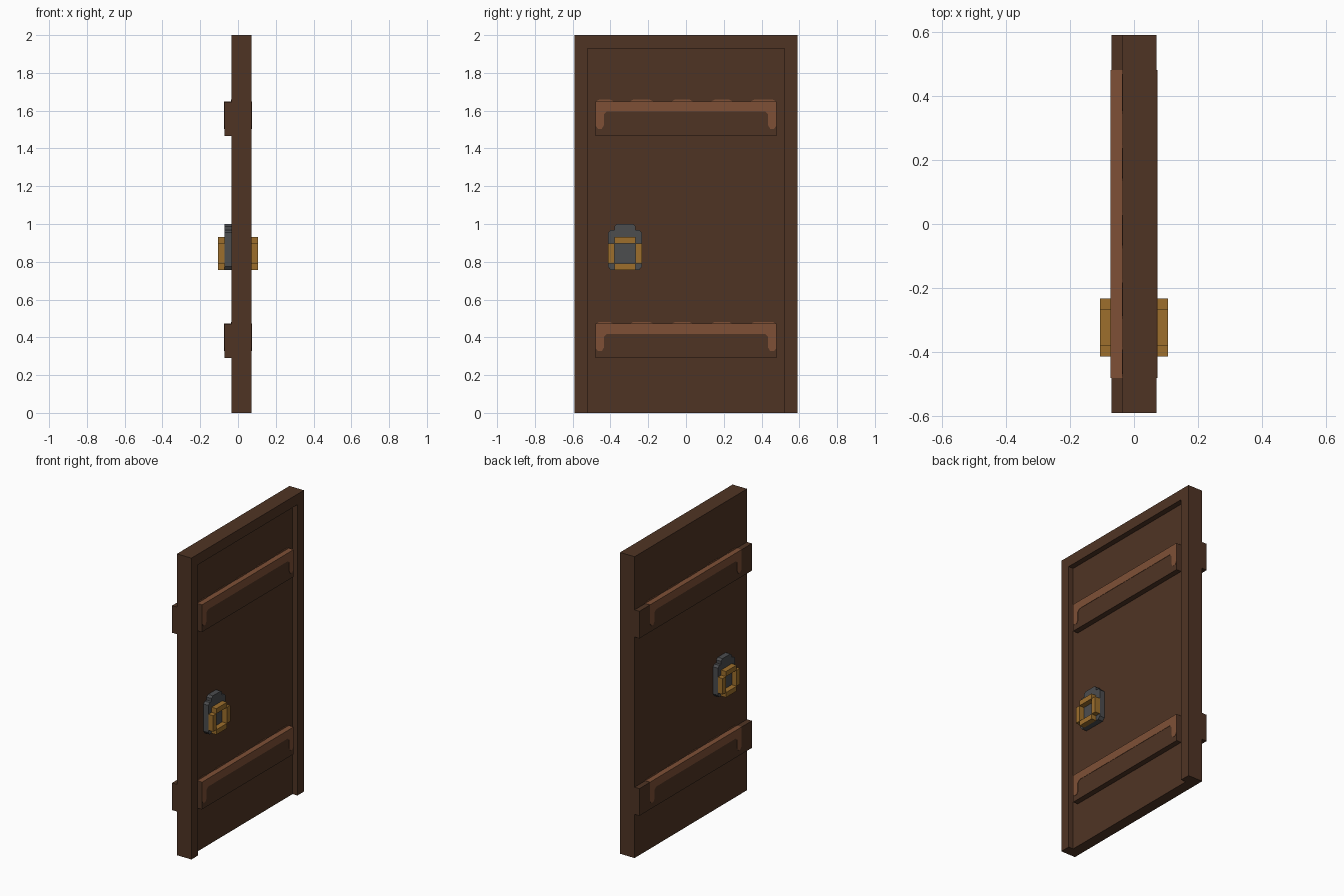
import bpy, bmesh

if "Cube" in bpy.data.objects:
    bpy.data.objects.remove(bpy.data.objects["Cube"], do_unlink=True)


def material(name, rgb):
    lin = [((c / 255 + 0.055) / 1.055) ** 2.4 for c in rgb] + [1.0]
    m = bpy.data.materials.new(name)
    m.use_nodes = True
    m.diffuse_color = lin
    bsdf = next(n for n in m.node_tree.nodes if n.type == 'BSDF_PRINCIPLED')
    bsdf.inputs["Base Color"].default_value = lin
    return m


DARK = material("dark wood", (79, 52, 36))
LIGHT = material("worn wood", (126, 80, 54))
IRON = material("iron grey", (76, 77, 79))
BRASS = material("brass", (157, 111, 44))


def prism(name, outline, x0, x1, mat):
    """Extrude a (y, z) outline along x from x0 to x1."""
    bm = bmesh.new()
    face = bm.faces.new([bm.verts.new((x0, y, z)) for y, z in outline])
    ext = bmesh.ops.extrude_face_region(bm, geom=[face])["geom"]
    moved = [v for v in ext if isinstance(v, bmesh.types.BMVert)]
    bmesh.ops.translate(bm, vec=(x1 - x0, 0, 0), verts=moved)
    bmesh.ops.recalc_face_normals(bm, faces=bm.faces)
    mesh = bpy.data.meshes.new(name)
    bm.to_mesh(mesh)
    bm.free()
    mesh.materials.append(mat)
    obj = bpy.data.objects.new(name, mesh)
    bpy.context.scene.collection.objects.link(obj)
    return obj


def box(name, x0, x1, y0, y1, z0, z1, mat):
    return prism(name, [(y0, z0), (y1, z0), (y1, z1), (y0, z1)], x0, x1, mat)


U = 0.0355      # one step of thickness
W = 0.59        # half width of the door
IN = 0.522      # half width inside the frame
BAR = 0.48      # half width of the inner bars and of the worn trim
PAINT = 0.002

# Door panel, and the raised frame that is open at the bottom
box("door_panel", -U, U, -W, W, 0, 2, DARK)
prism("door_frame", [(-W, 0), (-IN, 0), (-IN, 1.93), (IN, 1.93),
                     (IN, 0), (W, 0), (W, 2), (-W, 2)], U, 2 * U, DARK)

# Cross bars on both sides, with a worn top edge and worn ends
half_trim = [(-BAR, 0), (-BAR, -0.125), (-BAR + 0.014, -0.143),
             (-BAR + 0.034, -0.143), (-BAR + 0.045, -0.125),
             (-BAR + 0.045, -0.068), (-BAR + 0.061, -0.052)]
trim = half_trim + [(-y, z) for y, z in reversed(half_trim)]
scallops = [(-0.48, -0.38), (-0.30, -0.17), (-0.08, 0.04), (0.13, 0.25), (0.34, 0.48)]

for side, s, half in (("left", 1, BAR), ("right", -1, W)):
    for level, top in (("lower", 0.47), ("upper", 1.647)):
        tag = f"{side}_{level}"
        box(f"{tag}_bar", s * U, s * 2 * U, -half, half, top - 0.18, top, DARK)
        prism(f"{tag}_bar_trim", [(y, top + z) for y, z in trim],
              s * 2 * U, s * (2 * U + PAINT), LIGHT)
        box(f"{tag}_bar_top", s * U, s * (2 * U + PAINT), -BAR, BAR,
            top, top + PAINT, LIGHT)
        # Shallow worn marks on the panel above the bar
        for i, (a, b) in enumerate(scallops):
            prism(f"{tag}_wear_{i + 1}",
                  [(a, top), (b, top), (b - 0.02, top + 0.011), (a + 0.02, top + 0.011)],
                  s * U, s * (U + PAINT), LIGHT)

# Handles: a stepped iron plate carrying a square brass ring, on both sides
HY = -0.323     # handle centre
half_plate = [(0.056, 0.757), (0.076, 0.757), (0.09, 0.775), (0.09, 0.955),
              (0.076, 0.968), (0.056, 0.968), (0.056, 0.988), (0.042, 1.0)]
plate = [(HY + y, z) for y, z in half_plate]
plate += [(HY - y, z) for y, z in reversed(half_plate)]

for side, s in (("left", 1), ("right", -1)):
    prism(f"{side}_handle_plate", plate, s * U, s * 2 * U, IRON)
    for part, y0, y1, z0, z1 in (("top", -0.056, 0.056, 0.896, 0.93),
                                 ("bottom", -0.056, 0.056, 0.757, 0.79),
                                 ("front", -0.09, -0.056, 0.79, 0.896),
                                 ("back", 0.056, 0.09, 0.79, 0.896)):
        box(f"{side}_ring_{part}", s * 2 * U, s * 3 * U,
            HY + y0, HY + y1, z0, z1, BRASS)
